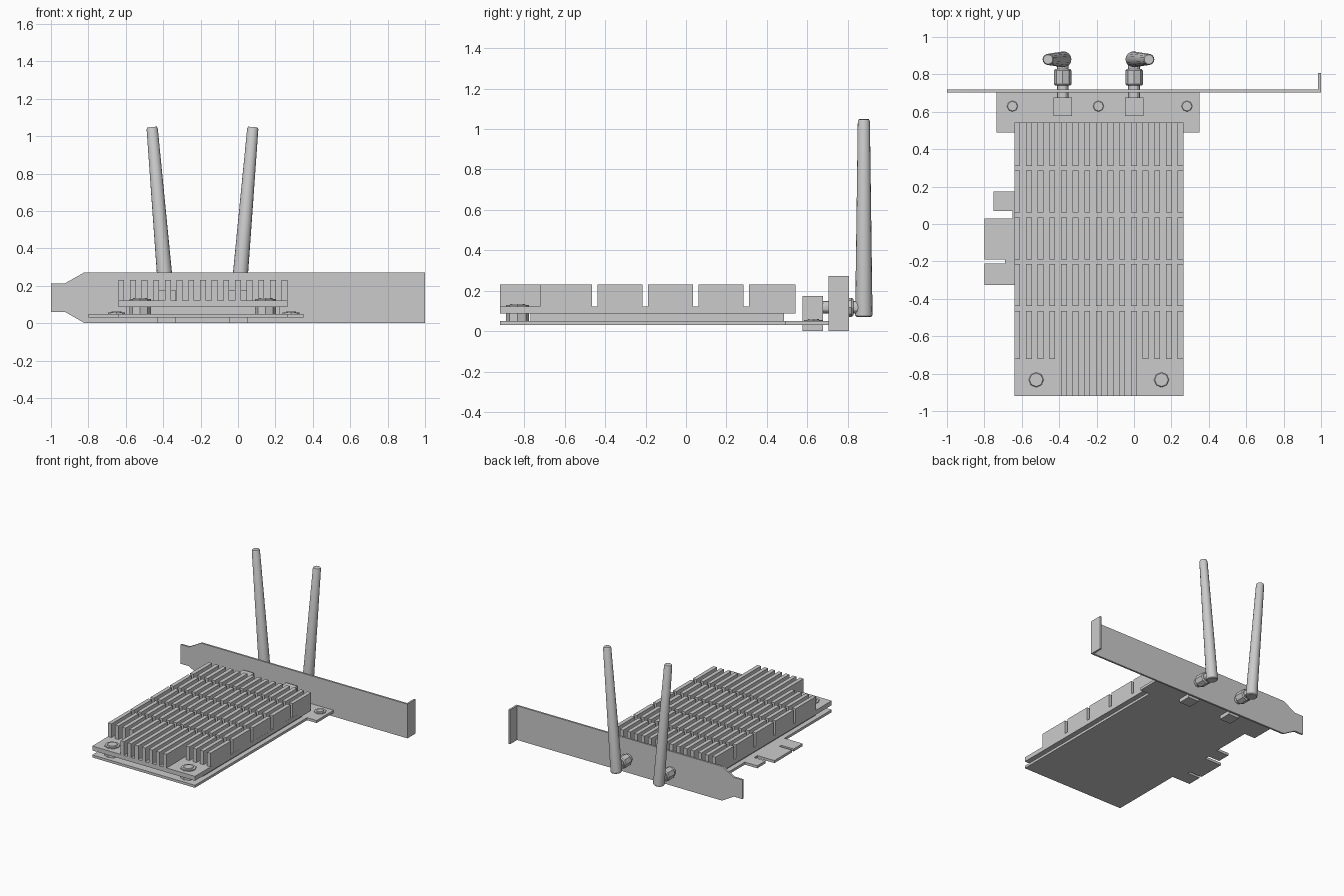
import bpy, bmesh
from mathutils import Vector

if "Cube" in bpy.data.objects:
    bpy.data.objects.remove(bpy.data.objects["Cube"])


def finish(bm, name):
    bmesh.ops.recalc_face_normals(bm, faces=bm.faces)
    mesh = bpy.data.meshes.new(name)
    bm.to_mesh(mesh)
    bm.free()
    ob = bpy.data.objects.new(name, mesh)
    bpy.context.collection.objects.link(ob)
    return ob


def add_box(bm, x, y, z):
    verts = bmesh.ops.create_cube(bm, size=1)["verts"]
    for v in verts:
        v.co = Vector([(a + b) / 2 + c * (b - a) for (a, b), c in zip((x, y, z), v.co)])


def box(name, x, y, z):
    bm = bmesh.new()
    add_box(bm, x, y, z)
    return finish(bm, name)


def extrude(name, pts, direction):
    bm = bmesh.new()
    face = bm.faces.new([bm.verts.new(p) for p in pts])
    ext = bmesh.ops.extrude_face_region(bm, geom=[face])["geom"]
    moved = [g for g in ext if isinstance(g, bmesh.types.BMVert)]
    bmesh.ops.translate(bm, verts=moved, vec=direction)
    return finish(bm, name)


def lathe(name, base, axis, profile, sides, smooth=False):
    """Stack of rings (distance, radius) along an axis."""
    bm = bmesh.new()
    rot = Vector(axis).to_track_quat('Z', 'Y')
    rings = []
    for d, r in profile:
        ring = bmesh.ops.create_circle(bm, segments=sides, radius=r)["verts"]
        for v in ring:
            v.co = Vector(base) + rot @ Vector((v.co.x, v.co.y, d))
        rings.append(ring)
    for a, b in zip(rings, rings[1:]):
        for i in range(sides):
            j = (i + 1) % sides
            bm.faces.new((a[i], a[j], b[j], b[i]))
    bm.faces.new(rings[0])
    bm.faces.new(rings[-1])
    ob = finish(bm, name)
    if smooth:
        bpy.ops.object.select_all(action='DESELECT')
        bpy.context.view_layer.objects.active = ob
        ob.select_set(True)
        bpy.ops.object.shade_smooth_by_angle()
    return ob


# Circuit board with edge connector tabs
board = [(-0.64, -0.92), (0.265, -0.92), (0.265, 0.49), (0.35, 0.49), (0.35, 0.706),
         (-0.735, 0.706), (-0.735, 0.49), (-0.64, 0.49), (-0.64, 0.174), (-0.75, 0.174),
         (-0.75, 0.07), (-0.65, 0.07), (-0.65, 0.03), (-0.80, 0.03), (-0.80, -0.19),
         (-0.69, -0.19), (-0.69, -0.212), (-0.80, -0.212), (-0.80, -0.325), (-0.64, -0.325)]
extrude("circuit_board", [(x, y, 0.03) for x, y in board], (0, 0, 0.02))

# Slot bracket and its bent flange
bracket = [(-1, 0.06), (-0.925, 0.06), (-0.82, 0), (1, 0), (1, 0.272),
           (-0.82, 0.272), (-0.925, 0.213), (-1, 0.213)]
extrude("slot_bracket", [(x, 0.704, z) for x, z in bracket], (0, 0.015, 0))
box("bracket_flange", (0.985, 1), (0.704, 0.807), (0, 0.272))

# Chip pad and heat sink base
box("thermal_pad", (-0.60, 0.225), (-0.77, 0.485), (0.05, 0.086))
box("heat_sink_base", (-0.64, 0.265), (-0.92, 0.543), (0.086, 0.121))

# Fins split by cross slots; the outer ones stop short of the screws
bm = bmesh.new()
slots = [-0.465, -0.215, 0.035, 0.285]
for i in range(15):
    x = -0.64 + i * 0.0624
    start = -0.92 if 4 <= i <= 10 else -0.722
    starts = [start] + [s + 0.026 for s in slots]
    for a, b in zip(starts, slots + [0.543]):
        add_box(bm, (x, x + 0.031), (a, b), (0.121, 0.23))
finish(bm, "heat_sink_fins")

# Heat sink screws and standoffs
for x in (-0.523, 0.147):
    lathe("standoff", (x, -0.833, 0.05), (0, 0, 1), [(0, 0.057), (0.036, 0.057)], 8)
    lathe("heat_sink_screw", (x, -0.833, 0.121), (0, 0, 1),
          [(0, 0.057), (0.008, 0.057), (0.008, 0.040), (0.014, 0.036)], 8)

# Bracket screws
for x in (-0.65, -0.19, 0.283):
    lathe("board_screw", (x, 0.63, 0.05), (0, 0, 1),
          [(0, 0.045), (0.006, 0.045), (0.006, 0.029), (0.011, 0.026)], 8)

# Antenna sockets, connectors and tapered antennas, mirrored about x = -0.19
for side in (-1, 1):
    x = -0.19 + side * 0.191
    box("antenna_socket", (x - 0.049, x + 0.049), (0.577, 0.677), (0, 0.174))
    lathe("connector_neck", (x, 0.67, 0.118), (0, 1, 0),
          [(0, 0.032), (0.19, 0.032)], 12, True)
    lathe("connector_nut", (x, 0.74, 0.118), (0, 1, 0),
          [(0, 0.040), (0.008, 0.047), (0.08, 0.047), (0.088, 0.040)], 8)
    lathe("antenna", (x - side * 0.004, 0.88, 0.072), (side * 0.0846, 0, 1),
          [(0, 0.038), (0.006, 0.043), (0.97, 0.030), (0.98, 0.025)], 16, True)
